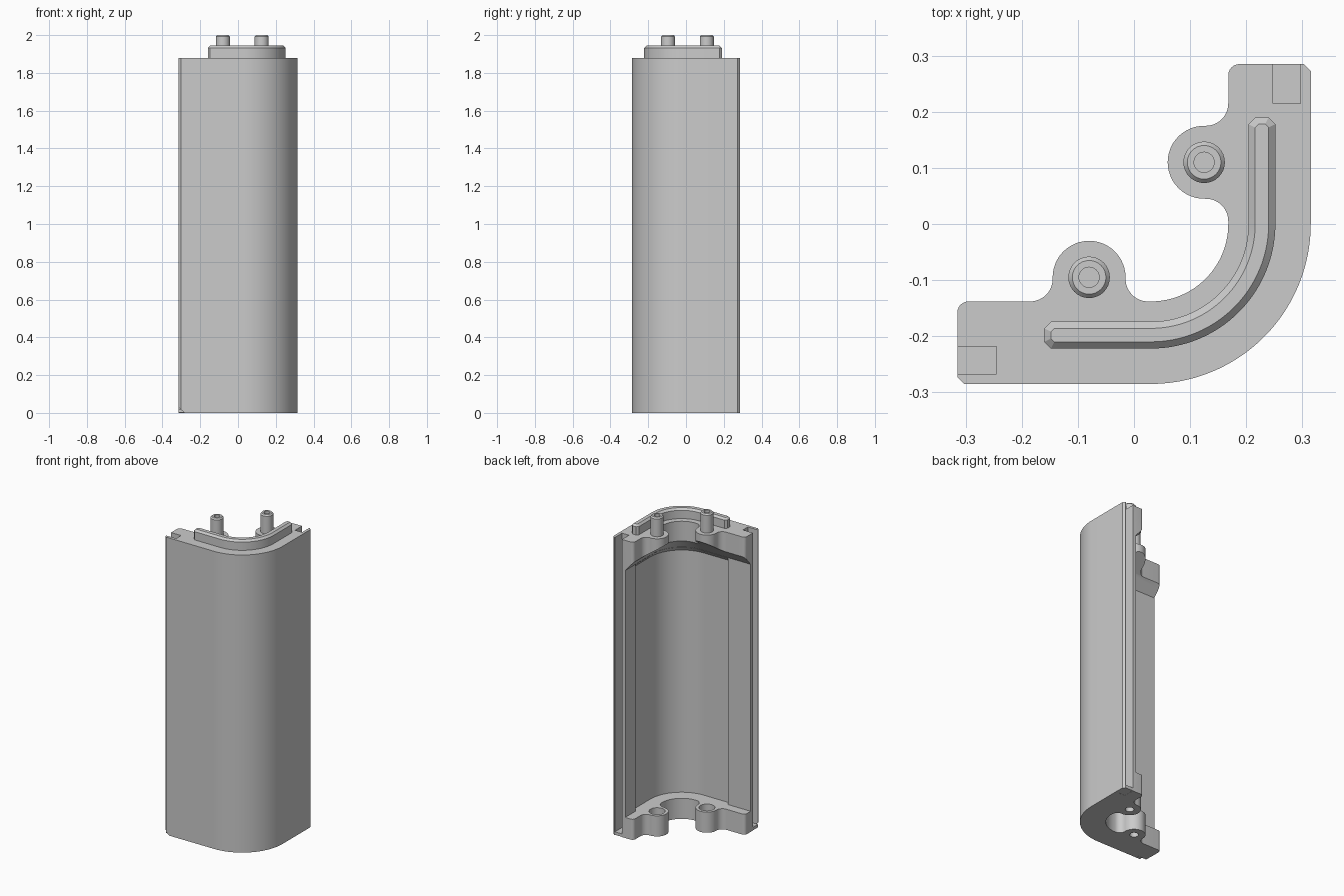
import bpy, bmesh
from math import sin, cos, radians

old = bpy.data.objects.get("Cube")
if old:
    bpy.data.objects.remove(old, do_unlink=True)

GREY = bpy.data.materials.new("plain_grey")
GREY.use_nodes = True
GREY.diffuse_color = (0.6, 0.6, 0.6, 1)
GREY.node_tree.nodes["Principled BSDF"].inputs["Base Color"].default_value = (0.6, 0.6, 0.6, 1)

CX = 0.03                    # centre of the corner curve is (CX, 0)
INNER, OUTER = 0.138, 0.285  # corner radii
TOP = 1.88
BOSSES = [(-0.08, -0.095), (0.125, 0.11)]


def arc(x, y, r, a, b, n=12):
    return [(x + r * cos(radians(a + (b - a) * i / n)),
             y + r * sin(radians(a + (b - a) * i / n))) for i in range(n + 1)]


def circle(x, y, r):
    return arc(x, y, r, 0, 360, 32)[:-1]


def mirror(points):
    """Reflect an arm across the diagonal, reversing its order."""
    return [(CX - y, -CX - x) for x, y in reversed(points)]


def loft(name, rings):
    """Skin a stack of (outline, z) rings into a solid."""
    bm = bmesh.new()
    loops = [[bm.verts.new((x, y, z)) for x, y in pts] for pts, z in rings]
    bm.faces.new(loops[0])
    bm.faces.new(loops[-1])
    for lo, hi in zip(loops, loops[1:]):
        n = len(lo)
        for i in range(n):
            bm.faces.new((lo[i], lo[(i + 1) % n], hi[(i + 1) % n], hi[i]))
    bmesh.ops.recalc_face_normals(bm, faces=bm.faces)
    mesh = bpy.data.meshes.new(name)
    bm.to_mesh(mesh)
    bm.free()
    mesh.materials.append(GREY)
    ob = bpy.data.objects.new(name, mesh)
    bpy.context.collection.objects.link(ob)
    return ob


def activate(ob):
    bpy.ops.object.select_all(action='DESELECT')
    ob.select_set(True)
    bpy.context.view_layer.objects.active = ob


def cut(ob, cutter):
    cutter.hide_render = True
    mod = ob.modifiers.new("cut", 'BOOLEAN')
    mod.operation, mod.solver, mod.object = 'DIFFERENCE', 'EXACT', cutter
    activate(ob)
    bpy.ops.object.modifier_apply(modifier=mod.name)
    bpy.data.objects.remove(cutter, do_unlink=True)


def smooth(ob):
    activate(ob)
    bpy.ops.object.shade_smooth_by_angle(angle=radians(25))


def arm(bx):
    """One arm: chamfered lip, panel slot, rounded corner, filleted screw boss."""
    pts = [(-0.303, -OUTER), (-0.315, -0.273), (-0.315, -0.267),
           (-0.245, -0.267), (-0.245, -0.218), (-0.315, -0.218)]
    pts += arc(-0.295, -0.158, 0.02, 180, 90, 6)
    pts += arc(bx - 0.105, -0.098, 0.04, -90, 1.6)
    pts += arc(bx, -0.095, 0.065, 181.6, -1.6, 24)[1:-1]
    pts += arc(bx + 0.105, -0.098, 0.04, 178.4, 270)
    return pts


# Corner post body
outline = arm(-0.08) + arc(CX, 0, INNER, -90, 0, 32)
outline += mirror(arm(-0.14)) + arc(CX, 0, OUTER, 0, -90, 40)
body = loft("corner_post", [(outline, 0), (outline, TOP)])


# Hollow between the end flanges; its sloped roof runs on under the bosses
def hollow(r, x, y):
    return [(x, -r)] + arc(CX, 0, r, -90, 0, 32) + [(CX + r, y), (min(x, -0.18), y)]


for r, x, y, low in [(0.195, -0.5, 0.5, 1.69), (0.22, -0.155, 0.185, 1.66)]:
    wide, middle, narrow = (hollow(q, x, y) for q in (r, INNER, 0.025))
    cut(body, loft("hollow_cutter", [(wide, 0.13), (wide, low), (middle, 1.755), (narrow, 1.835)]))

# Screw holes in the lower flange, with a wider seat above
for bx, by in BOSSES:
    for r, z0, z1 in [(0.025, -0.1, 0.5), (0.046, 0.08, 0.5)]:
        ring = circle(bx, by, r)
        cut(body, loft("hole_cutter", [(ring, z0), (ring, z1)]))

# Small clipped corner at the foot of the lip
wedge = [(-0.34, -0.3), (-0.34, -0.267), (-0.28, -0.267), (-0.28, -0.3)]
edge = [(-0.34, -0.3), (-0.34, -0.267), (-0.339, -0.267), (-0.339, -0.3)]
cut(body, loft("clip_cutter", [(wedge, -0.002), (edge, 0.05)]))
smooth(body)

# Floors closing the foot of both panel slots
floor = [(-0.315, -0.267), (-0.243, -0.267), (-0.243, -0.218), (-0.315, -0.218)]
for side, pts in (("right", floor), ("left", mirror(floor))):
    loft(side + "_slot_floor", [(pts, 0.001), (pts, 0.02)])


# Locating rail on the top, with chamfered upper edges
def rail(inset):
    w, c = 0.024 - inset, 0.012 - inset * 0.5
    x, y, mid = -0.16 + inset, 0.19 - inset, 0.198
    a, b = mid + w, mid - w
    return ([(x + c, -a)] + arc(CX, 0, a, -90, 0, 32)
            + [(CX + a, y - c), (CX + a - c, y), (CX + b + c, y), (CX + b, y - c)]
            + arc(CX, 0, b, 0, -90, 32)
            + [(x + c, -b), (x, -b - c), (x, -a + c)])


smooth(loft("locating_rail", [(rail(0), TOP - 0.01), (rail(0), 1.932), (rail(0.012), 1.944)]))

# Locating pegs with blind pilot holes
for side, (bx, by) in zip(("right", "left"), BOSSES):
    profile = [(0.037, TOP - 0.01), (0.037, 1.992), (0.03, 2.0), (0.018, 2.0), (0.018, TOP)]
    smooth(loft(side + "_peg", [(circle(bx, by, r), z) for r, z in profile]))
